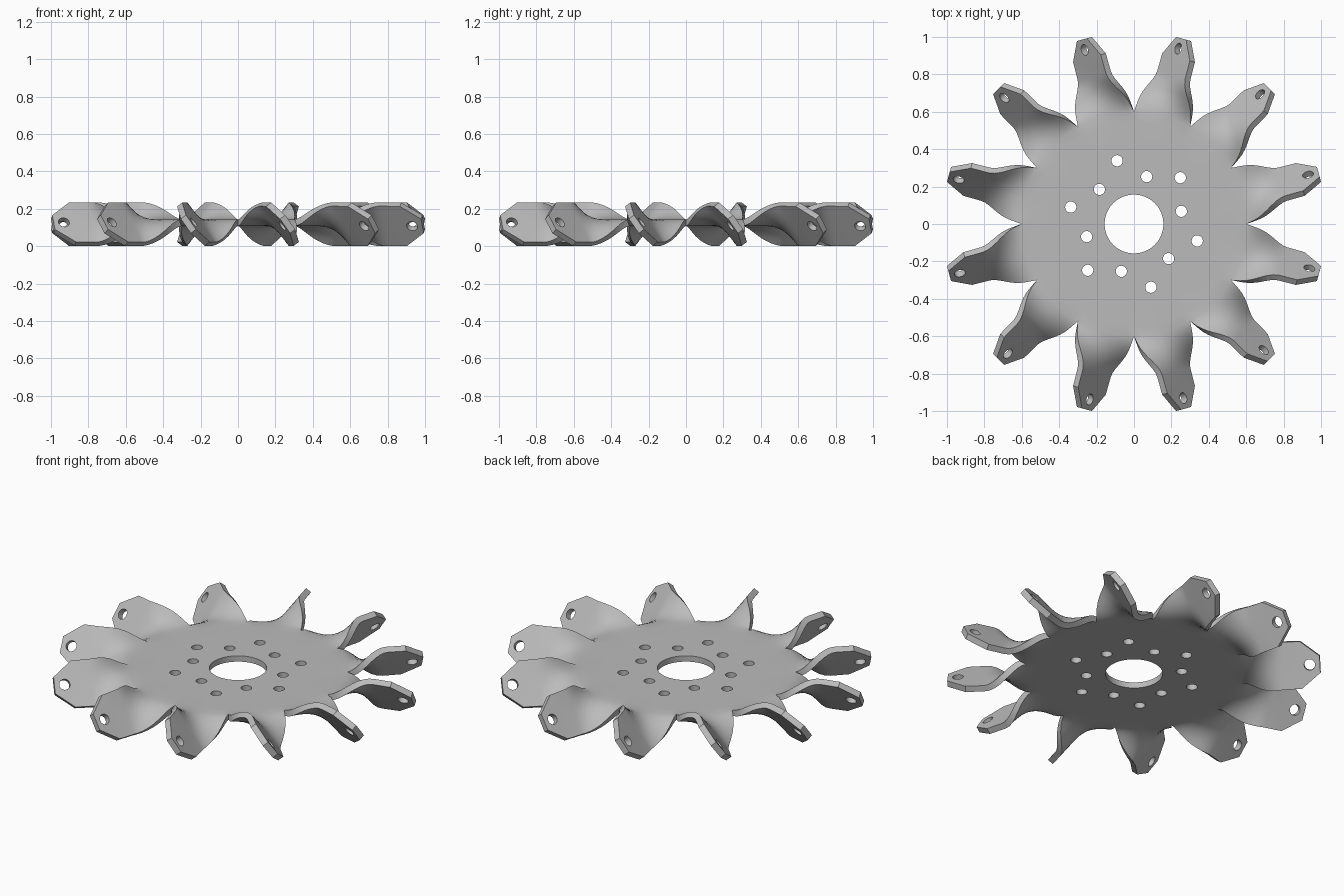
import bpy, bmesh, math
from mathutils import Matrix, Vector

cube = bpy.data.objects.get("Cube")
if cube:
    bpy.data.objects.remove(cube, do_unlink=True)

BLADES, THICK, HUB_Z, DROP = 12, 0.035, 0.126, 0.008
PITCH = math.radians(54)
HALF = math.pi / BLADES
ROOT, ROOT_END = 0.6, 0.82
TWIST_START = ROOT * math.cos(HALF)
COLS = 10


def ease(r):
    t = min(max((r - TWIST_START) / (ROOT_END - TWIST_START), 0), 1)
    return t * t * (3 - 2 * t)


def twist(r, t):
    """Pitch a flat blade point about its radial axis."""
    k = ease(r)
    a = PITCH * k
    return Vector((r, t * math.cos(a), -t * math.sin(a) - DROP * k))


# Flat rows of one sector: arcs for the disc, straight rows for the blade
rows = []
us = [2 * i / COLS - 1 for i in range(COLS + 1)]
for r in (0.157, 0.3, 0.45, 0.54, ROOT):
    rows.append([(r * math.cos(u * HALF), r * math.sin(u * HALF)) for u in us])
STEPS = 9
for i in range(1, STEPS + 1):
    f = i / STEPS
    w = 0.155 + (0.132 - 0.155) * f
    rows.append([(TWIST_START + (ROOT_END - TWIST_START) * f
                  + (ROOT - TWIST_START) * (1 - u * u) * (1 - f), u * w) for u in us])
for r, w in ((0.92, 0.130), (1.024, 0.047)):
    rows.append([(r, u * w) for u in us])

# Repeat the sector around the axis and weld it into one sheet
bm = bmesh.new()
for n in range(BLADES):
    spin = Matrix.Rotation(HALF * (2 * n + 1), 3, 'Z')
    grid = [[bm.verts.new(spin @ twist(*p)) for p in row] for row in rows]
    for a, b in zip(grid, grid[1:]):
        for i in range(COLS):
            bm.faces.new((a[i], b[i], b[i + 1], a[i + 1]))
bmesh.ops.remove_doubles(bm, verts=bm.verts, dist=0.0005)
bmesh.ops.recalc_face_normals(bm, faces=bm.faces)
mesh = bpy.data.meshes.new("fan_disc")
bm.to_mesh(mesh)
bm.free()
fan = bpy.data.objects.new("fan_disc", mesh)
bpy.context.collection.objects.link(fan)
fan.location.z = HUB_Z

# Cutters for the bolt holes and the blade tip holes
bm = bmesh.new()


def drill(matrix):
    bmesh.ops.create_cone(bm, cap_ends=True, segments=24, radius1=0.03,
                          radius2=0.03, depth=0.12, matrix=matrix)


for n in range(BLADES):
    angle = HALF * (2 * n + 1)
    spin = Matrix.Rotation(angle, 4, 'Z')
    drill(spin @ Matrix.Translation((0.35 if n % 2 else 0.262, 0, 0)))
    drill(spin @ Matrix.Translation((0.967, 0, -DROP)) @ Matrix.Rotation(-PITCH, 4, 'X'))
cut_mesh = bpy.data.meshes.new("hole_cutter")
bm.to_mesh(cut_mesh)
bm.free()
cutter = bpy.data.objects.new("hole_cutter", cut_mesh)
bpy.context.collection.objects.link(cutter)
cutter.location.z = HUB_Z
cutter.hide_render = True

# Plate thickness and drilled holes
solid = fan.modifiers.new("thickness", 'SOLIDIFY')
solid.thickness, solid.offset, solid.use_even_offset = THICK, 0, True
holes = fan.modifiers.new("holes", 'BOOLEAN')
holes.operation, holes.solver, holes.object = 'DIFFERENCE', 'EXACT', cutter

steel = bpy.data.materials.new("grey_metal")
steel.use_nodes = True
steel.diffuse_color = (0.5, 0.5, 0.5, 1)
steel.node_tree.nodes["Principled BSDF"].inputs["Base Color"].default_value = (0.5, 0.5, 0.5, 1)
mesh.materials.append(steel)

bpy.context.view_layer.objects.active = fan
fan.select_set(True)
for name in ("thickness", "holes"):
    bpy.ops.object.modifier_apply(modifier=name)
bpy.data.objects.remove(cutter, do_unlink=True)
bpy.ops.object.shade_smooth_by_angle(angle=math.radians(30))
